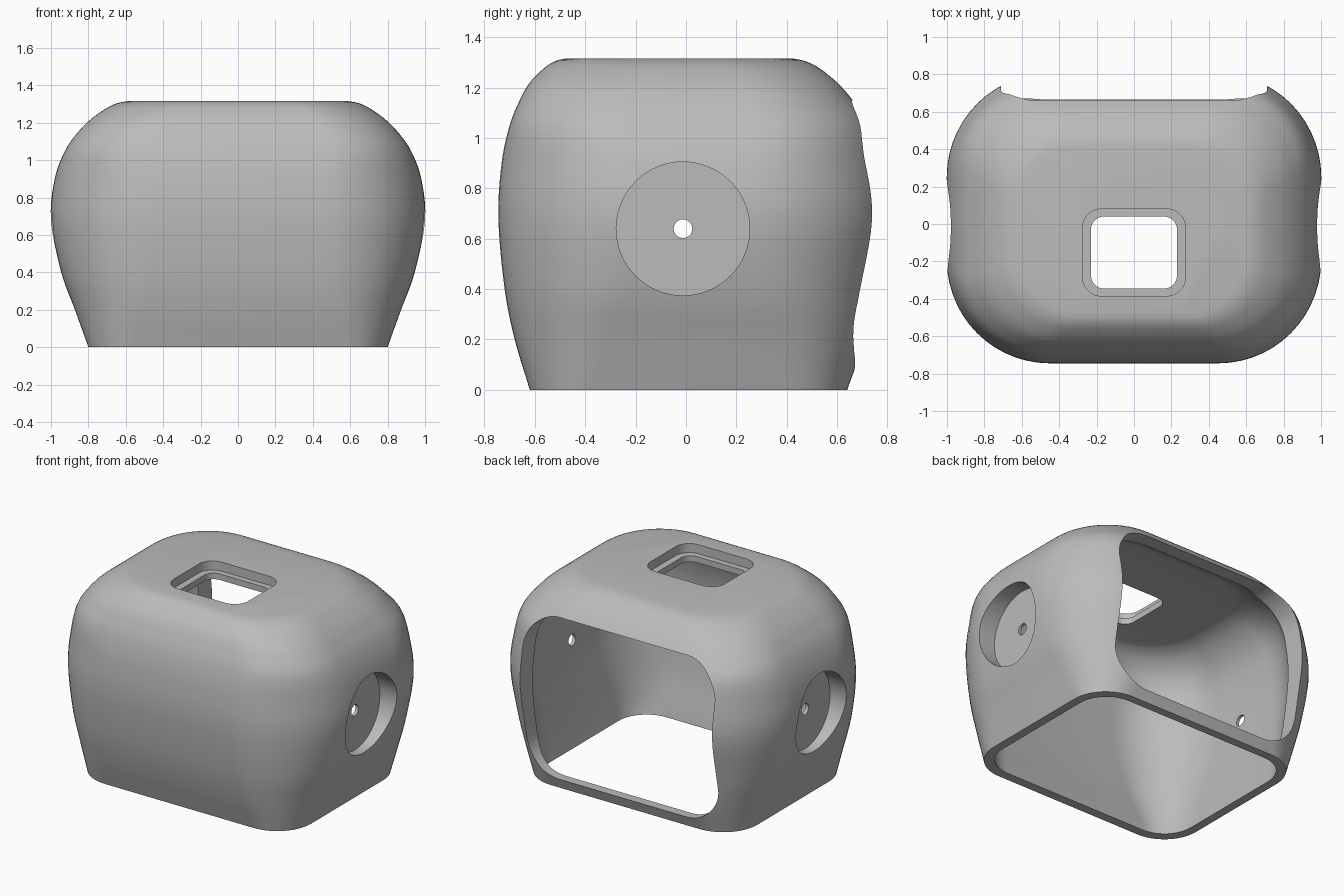
import bpy, bmesh, math
from mathutils import Vector

cube = bpy.data.objects.get("Cube")
if cube:
    bpy.data.objects.remove(cube, do_unlink=True)

grey = bpy.data.materials.new("plain grey")
grey.use_nodes = True
colour = (0.5, 0.5, 0.5, 1)
grey.diffuse_color = colour
grey.node_tree.nodes["Principled BSDF"].inputs["Base Color"].default_value = colour


def rounded_rect(x0, x1, y0, y1, r, n=14):
    """Counter-clockwise outline of a rectangle with round corners."""
    corners = [(x1 - r, y1 - r), (x0 + r, y1 - r), (x0 + r, y0 + r), (x1 - r, y0 + r)]
    points = []
    for quarter, (cx, cy) in enumerate(corners):
        for i in range(n + 1):
            a = (quarter + i / n) * math.pi / 2
            points.append((cx + r * math.cos(a), cy + r * math.sin(a)))
    return points


def loft(name, rings):
    """Closed solid through a stack of equal-length rings."""
    bm = bmesh.new()
    rows = [[bm.verts.new(p) for p in ring] for ring in rings]
    n = len(rows[0])
    for low, high in zip(rows, rows[1:]):
        for i in range(n):
            j = (i + 1) % n
            bm.faces.new((low[i], low[j], high[j], high[i]))
    bm.faces.new(rows[0][::-1])
    bm.faces.new(rows[-1])
    bmesh.ops.recalc_face_normals(bm, faces=bm.faces)
    mesh = bpy.data.meshes.new(name)
    bm.to_mesh(mesh)
    bm.free()
    mesh.materials.append(grey)
    obj = bpy.data.objects.new(name, mesh)
    bpy.context.collection.objects.link(obj)
    return obj


def smooth_keys(keys, steps=5):
    """Catmull-Rom interpolation of section parameters."""
    out = []
    k = [Vector(v) for v in keys]
    k = [2 * k[0] - k[1]] + k + [2 * k[-1] - k[-2]]
    for a, b, c, d in zip(k, k[1:], k[2:], k[3:]):
        for i in range(steps):
            t = i / steps
            out.append(0.5 * (2 * b + (c - a) * t + (2 * a - 5 * b + 4 * c - d) * t ** 2
                              + (3 * b - a - 3 * c + d) * t ** 3))
    return out + [k[-2]]


def body(name, keys):
    rings = []
    for z, half, front, back, r in smooth_keys(keys):
        rings.append([(x, y, z) for x, y in rounded_rect(-half, half, front, back, r)])
    return loft(name, rings)


def prism(name, outline, axis, start, end):
    """Extrude an outline along one axis."""
    def place(u, v, w):
        return {"x": (w, u, v), "y": (u, w, v), "z": (u, v, w)}[axis]
    return loft(name, [[place(u, v, w) for u, v in outline] for w in (start, end)])


def disc(cy, cz, r, n=64):
    return [(cy + r * math.cos(math.tau * i / n), cz + r * math.sin(math.tau * i / n))
            for i in range(n)]


# Outer body: height, half width, front, back, corner radius
shell = body("housing_shell", [
    (0, .80, -.62, .64, .25), (.2, .872, -.68, .71, .37), (.4, .945, -.72, .755, .47),
    (.68, 1.0, -.745, .805, .55), (.9, .98, -.732, .785, .54), (1.05, .925, -.70, .735, .46),
    (1.15, .855, -.66, .662, .42), (1.22, .785, -.62, .60, .39), (1.28, .70, -.56, .525, .36),
    (1.306, .64, -.517, .47, .34), (1.315, .59, -.48, .425, .32)])

# Hollow inside
cavity = body("cavity_cutter", [
    (-.1, .72, -.54, .56, .2), (.06, .755, -.57, .60, .22), (.3, .80, -.63, .67, .34),
    (.62, .85, -.67, .73, .45), (.86, .845, -.665, .71, .45), (1.0, .82, -.64, .67, .42),
    (1.1, .77, -.605, .615, .39), (1.17, .70, -.555, .545, .36), (1.205, .63, -.505, .48, .33),
    (1.215, .57, -.46, .44, .3)])

# Openings: back mouth, stepped top window, round side pockets and pin holes
cutters = [
    cavity,
    prism("back_opening_cutter", rounded_rect(-.71, .71, .07, 1.15, .25), "y", .45, 1.2),
    prism("top_recess_cutter", rounded_rect(-.275, .275, -.385, .08, .1), "z", 1.255, 1.5),
    prism("top_window_cutter", rounded_rect(-.23, .23, -.345, .04, .07), "z", 1.0, 1.5),
    prism("left_pocket_cutter", disc(-.012, .64, .265), "x", .872, 1.2),
    prism("right_pocket_cutter", disc(-.012, .64, .265), "x", -1.2, -.872),
    prism("pin_hole_cutter", disc(-.012, .64, .037, 32), "x", -1.3, 1.3),
]
for cutter in cutters:
    cutter.hide_render = True
    mod = shell.modifiers.new(cutter.name, "BOOLEAN")
    mod.operation = "DIFFERENCE"
    mod.solver = "EXACT"
    mod.object = cutter

# Bake the cuts, drop the helpers, then shade
bpy.context.view_layer.update()
depsgraph = bpy.context.evaluated_depsgraph_get()
baked = bpy.data.meshes.new_from_object(shell.evaluated_get(depsgraph))
shell.modifiers.clear()
shell.data = baked
for cutter in cutters:
    bpy.data.objects.remove(cutter, do_unlink=True)
baked.materials.clear()
baked.materials.append(grey)

bpy.ops.object.select_all(action="DESELECT")
shell.select_set(True)
bpy.context.view_layer.objects.active = shell
bpy.ops.object.shade_smooth_by_angle(angle=math.radians(30))
